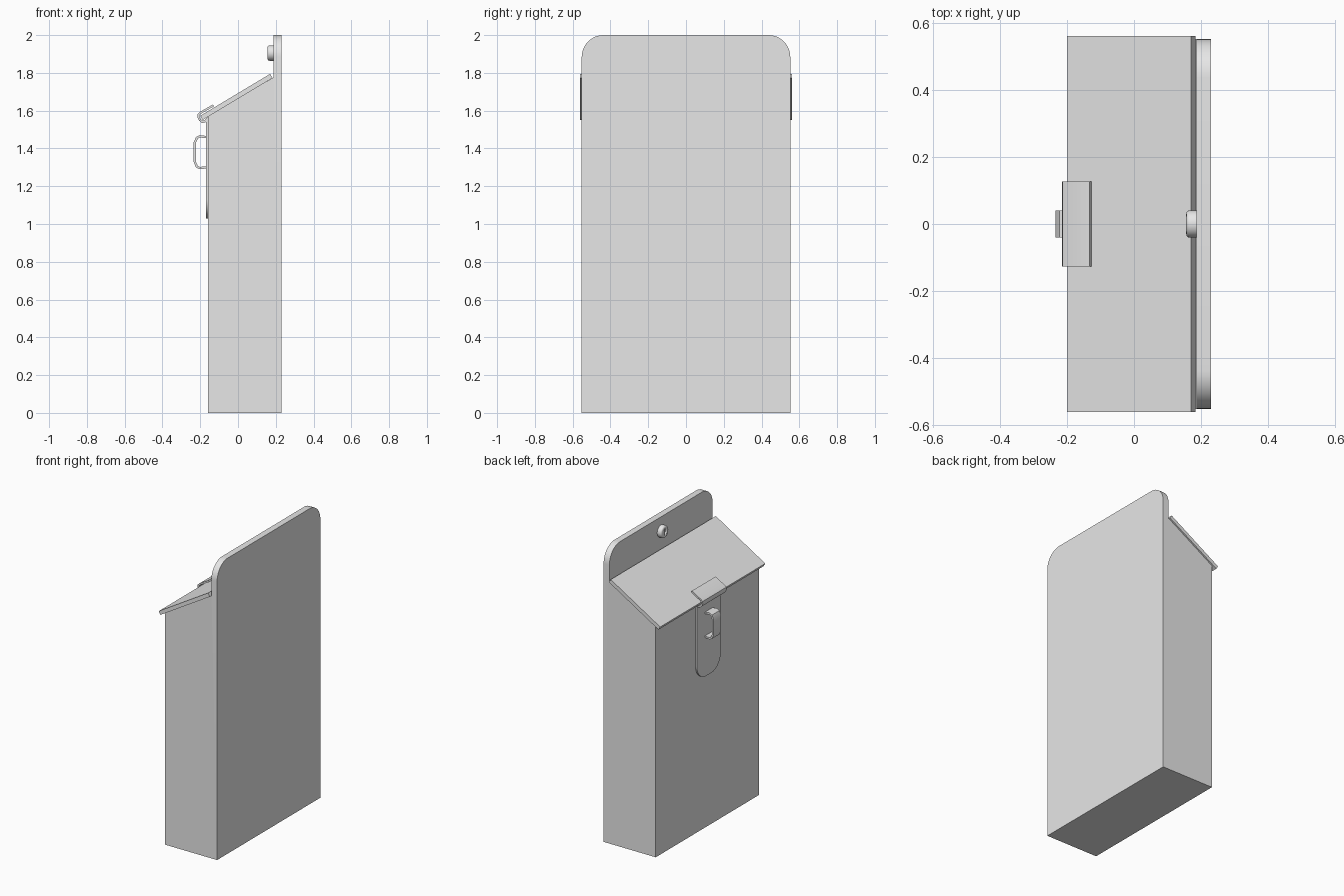
import bpy, bmesh, math
from mathutils import Vector, Matrix

cube = bpy.data.objects.get("Cube")
if cube:
    bpy.data.objects.remove(cube, do_unlink=True)

GREY = (0.8, 0.8, 0.8, 1)
metal = bpy.data.materials.new("plain grey metal")
metal.use_nodes = True
metal.diffuse_color = GREY
metal.node_tree.nodes["Principled BSDF"].inputs["Base Color"].default_value = GREY


def finish(name, bm, angle=35):
    bmesh.ops.recalc_face_normals(bm, faces=bm.faces)
    mesh = bpy.data.meshes.new(name)
    bm.to_mesh(mesh)
    bm.free()
    mesh.materials.append(metal)
    obj = bpy.data.objects.new(name, mesh)
    bpy.context.collection.objects.link(obj)
    bpy.ops.object.select_all(action='DESELECT')
    obj.select_set(True)
    bpy.context.view_layer.objects.active = obj
    bpy.ops.object.shade_smooth_by_angle(angle=math.radians(angle))
    return obj


def prism(name, profile, half, round_z=None, radius=0.1):
    """Side profile (x, z) extruded across y; optionally round corners at one height."""
    bm = bmesh.new()
    face = bm.faces.new([bm.verts.new((x, -half, z)) for x, z in profile])
    out = bmesh.ops.extrude_face_region(bm, geom=[face])
    verts = [v for v in out["geom"] if isinstance(v, bmesh.types.BMVert)]
    bmesh.ops.translate(bm, verts=verts, vec=(0, 2 * half, 0))
    if round_z is not None:
        corners = [e for e in bm.edges
                   if all(abs(v.co.z - round_z) < 1e-4 for v in e.verts)
                   and abs(e.verts[0].co.y - e.verts[1].co.y) < 1e-4]
        bmesh.ops.bevel(bm, geom=corners, offset=radius, segments=12,
                        profile=0.5, affect='EDGES')
    return finish(name, bm)


def ribbon(path, thick):
    """Outline of a bent sheet following a centre line, with mitred bends."""
    pts = [Vector(p) for p in path]
    left, right = [], []
    for i, p in enumerate(pts):
        dirs = []
        if i > 0:
            dirs.append((p - pts[i - 1]).normalized())
        if i < len(pts) - 1:
            dirs.append((pts[i + 1] - p).normalized())
        normals = [Vector((-d.y, d.x)) for d in dirs]
        n = sum(normals, Vector((0, 0))).normalized()
        off = n * (thick / 2 / n.dot(normals[0]))
        left.append(p + off)
        right.append(p - off)
    return left + right[::-1]


# Box with its tall back plate in one side profile
prism("box_body", [(-0.16, 0), (0.23, 0), (0.23, 2), (0.187, 2),
                   (0.187, 1.775), (-0.16, 1.567)], 0.552, round_z=2, radius=0.115)

# Sloping lid, slightly wider than the box
prism("lid", [(-0.187, 1.551), (0.183, 1.773), (0.17, 1.795), (-0.2, 1.573)], 0.562)

# Front strap that hooks around the lip of the lid
hook = [(-0.165, 1.03), (-0.165, 1.553), (-0.176, 1.542), (-0.19, 1.541),
        (-0.202, 1.551), (-0.209, 1.566), (-0.208, 1.58), (-0.198, 1.589), (-0.13, 1.628)]
prism("latch_strap", ribbon(hook, 0.011), 0.127, round_z=1.03, radius=0.1)

# Pull handle on the strap
pull = [(-0.166, 1.46), (-0.203, 1.464), (-0.218, 1.456), (-0.229, 1.43),
        (-0.229, 1.33), (-0.218, 1.304), (-0.203, 1.296), (-0.166, 1.3)]
prism("pull_handle", ribbon(pull, 0.012), 0.04)

# Screw on the back plate, with a slotted head
bm = bmesh.new()
turn = Matrix.Translation((0.173, 0, 1.905)) @ Matrix.Rotation(math.pi / 2, 4, 'Y')
bmesh.ops.create_cone(bm, cap_ends=True, segments=32, radius1=0.041, radius2=0.041,
                      depth=0.034, matrix=turn)
rim = [e for e in bm.edges if all(v.co.x < 0.16 for v in e.verts)]
bmesh.ops.bevel(bm, geom=rim, offset=0.011, segments=4, profile=0.5, affect='EDGES')
screw = finish("screw_head", bm)

bm = bmesh.new()
bmesh.ops.create_cube(bm, size=1, matrix=Matrix.Translation((0.156, 0, 1.905))
                      @ Matrix.Diagonal((0.016, 0.012, 0.045, 1)))
cutter = finish("slot_cutter", bm)
cutter.hide_render = True
slot = screw.modifiers.new("slot", 'BOOLEAN')
slot.operation = 'DIFFERENCE'
slot.object = cutter
bpy.context.view_layer.objects.active = screw
bpy.ops.object.modifier_apply(modifier=slot.name)
bpy.data.objects.remove(cutter, do_unlink=True)
